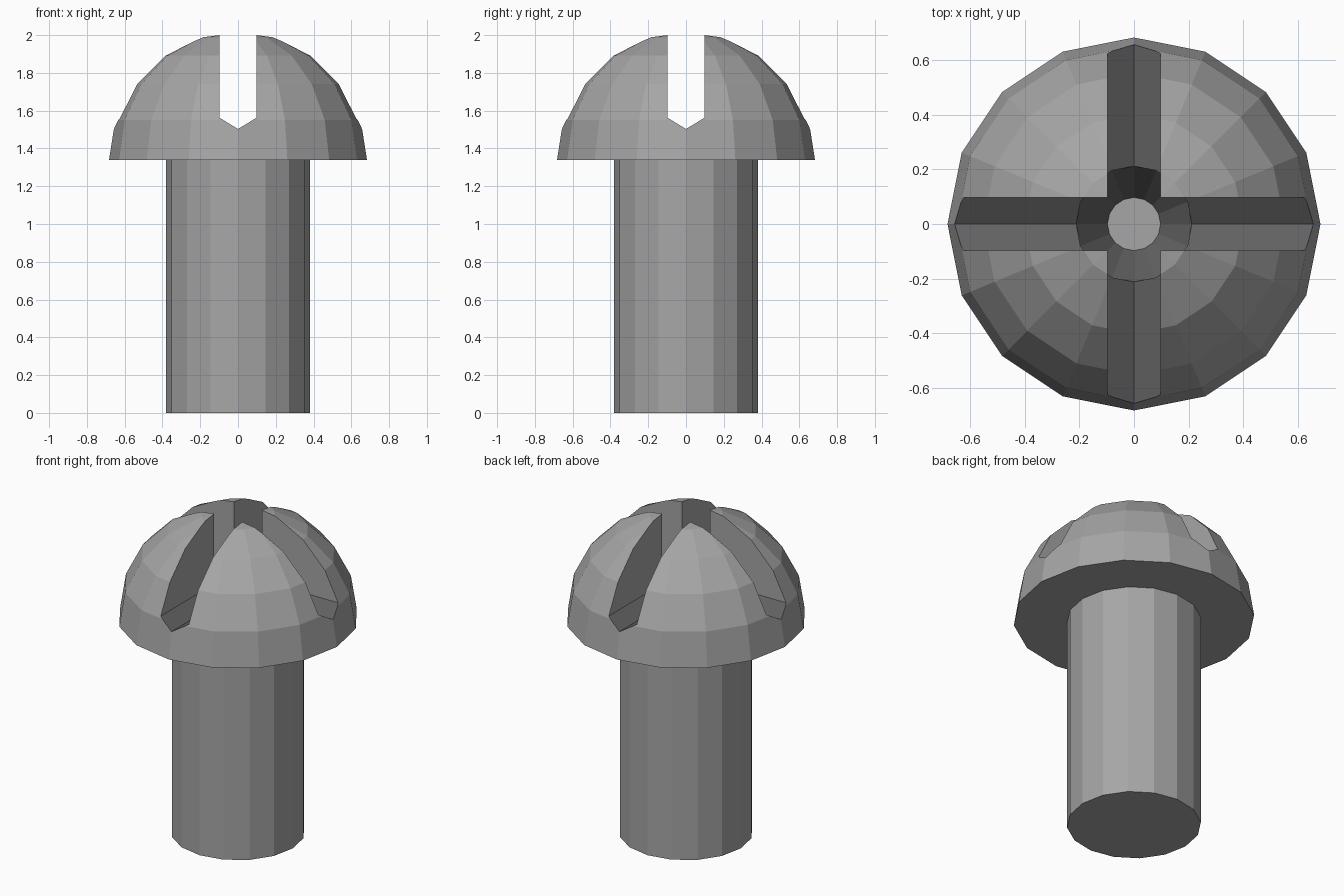
import bpy, bmesh, math
from mathutils import Matrix

if "Cube" in bpy.data.objects:
    bpy.data.objects.remove(bpy.data.objects["Cube"])

SIDES = 16


def material(name, grey):
    mat = bpy.data.materials.new(name)
    mat.diffuse_color = (grey, grey, grey, 1)
    mat.use_nodes = True
    mat.node_tree.nodes["Principled BSDF"].inputs["Base Color"].default_value = mat.diffuse_color
    return mat


steel = material("steel", 0.38)
shadow = material("dark_recess", 0.12)


def add_object(name, bm):
    bmesh.ops.recalc_face_normals(bm, faces=bm.faces)
    mesh = bpy.data.meshes.new(name)
    bm.to_mesh(mesh)
    bm.free()
    obj = bpy.data.objects.new(name, mesh)
    bpy.context.collection.objects.link(obj)
    return obj


def lathe(name, profile):
    """Revolve (radius, z) points; zero radius makes a pole, open ends are capped."""
    bm = bmesh.new()
    rings = []
    for r, z in profile:
        count = SIDES if r > 0 else 1
        rings.append([bm.verts.new((r * math.cos(math.tau * i / SIDES),
                                    r * math.sin(math.tau * i / SIDES), z))
                      for i in range(count)])
    for a, b in zip(rings, rings[1:]):
        for i in range(SIDES):
            j = (i + 1) % SIDES
            corners = [a[i % len(a)], a[j % len(a)], b[j % len(b)], b[i % len(b)]]
            bm.faces.new(list(dict.fromkeys(corners)))
    for ring in (rings[0], rings[-1]):
        if len(ring) > 1:
            bm.faces.new(ring)
    return add_object(name, bm)


def slot_cutter(name, angle):
    """Long bar with a V-shaped underside."""
    section = [(-0.097, 2.2), (-0.097, 1.562), (0, 1.503), (0.097, 1.562), (0.097, 2.2)]
    bm = bmesh.new()
    face = bm.faces.new([bm.verts.new((-1, y, z)) for y, z in section])
    ext = bmesh.ops.extrude_face_region(bm, geom=[face], use_keep_orig=True)
    moved = [g for g in ext["geom"] if isinstance(g, bmesh.types.BMVert)]
    bmesh.ops.translate(bm, verts=moved, vec=(2, 0, 0))
    bmesh.ops.rotate(bm, verts=bm.verts, matrix=Matrix.Rotation(angle, 3, 'Z'))
    return add_object(name, bm)


# shank
shank = lathe("shank", [(0.38, 0), (0.38, 1.34)])
shank.data.materials.append(steel)

# domed head: upper half of a sphere
R, BASE = 0.683, 1.339
dome = [(R * math.cos(math.radians(a)), BASE + R * math.sin(math.radians(a)))
        for a in (0, 18, 36, 54, 72)]
head = lathe("head", dome + [(0, BASE + R)])

# crossed slots and the pointed driver recess at their middle
cutters = [slot_cutter("slot_x", 0), slot_cutter("slot_y", math.pi / 2),
           lathe("recess", [(0, 1.2), (0.212, 1.505), (0.212, 1.565)])]
for cutter in cutters:
    mod = head.modifiers.new(cutter.name, 'BOOLEAN')
    mod.operation = 'DIFFERENCE'
    mod.solver = 'EXACT'
    mod.object = cutter

# bake the cuts and drop the cutters
bpy.context.view_layer.update()
result = bpy.data.meshes.new_from_object(
    head.evaluated_get(bpy.context.evaluated_depsgraph_get()))
head.modifiers.clear()
head.data = result
for cutter in cutters:
    bpy.data.objects.remove(cutter)

# dark slot floors and recess
result.materials.clear()
result.materials.append(steel)
result.materials.append(shadow)
for poly in result.polygons:
    c, n = poly.center, poly.normal
    in_recess = c.xy.length < 0.25 and n.z > -0.1
    poly.material_index = int(c.z < 1.57 and (n.z > 0.5 or in_recess))
